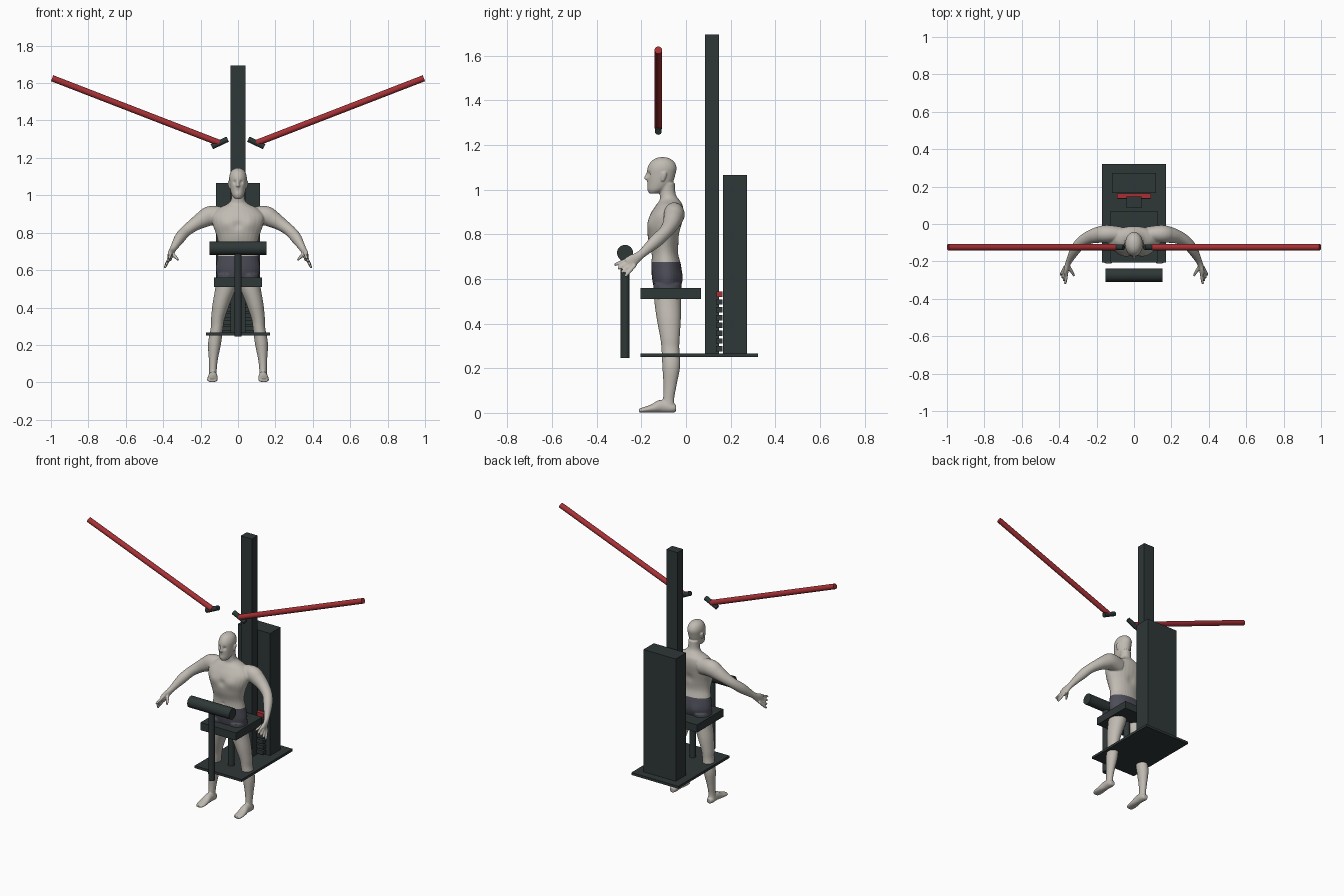
import bpy
import bmesh
from math import cos, sin, pi, exp
from mathutils import Vector, Matrix

cube = bpy.data.objects.get("Cube")
if cube:
    bpy.data.objects.remove(cube)


def material(name, r, g, b):
    mat = bpy.data.materials.new(name)
    mat.use_nodes = True
    mat.diffuse_color = (r, g, b, 1)
    shader = next(n for n in mat.node_tree.nodes if n.type == 'BSDF_PRINCIPLED')
    shader.inputs["Base Color"].default_value = (r, g, b, 1)
    shader.inputs["Roughness"].default_value = 0.6
    return mat


STEEL = material("dark steel", 0.028, 0.038, 0.038)
RED = material("red paint", 0.38, 0.03, 0.035)
SKIN = material("pale skin", 0.53, 0.50, 0.45)
CLOTH = material("grey cloth", 0.075, 0.075, 0.1)


def add_object(name, bm, *mats):
    bmesh.ops.recalc_face_normals(bm, faces=bm.faces)
    mesh = bpy.data.meshes.new(name)
    bm.to_mesh(mesh)
    bm.free()
    for mat in mats:
        mesh.materials.append(mat)
    obj = bpy.data.objects.new(name, mesh)
    bpy.context.collection.objects.link(obj)
    bpy.ops.object.select_all(action='DESELECT')
    bpy.context.view_layer.objects.active = obj
    obj.select_set(True)
    return obj


def box(name, half_x, ys, zs, mat):
    bm = bmesh.new()
    size = (2 * half_x, ys[1] - ys[0], zs[1] - zs[0])
    centre = (0, sum(ys) / 2, sum(zs) / 2)
    bmesh.ops.create_cube(bm, size=1, matrix=Matrix.Translation(centre) @ Matrix.Diagonal((*size, 1)))
    return add_object(name, bm, mat)


def rod(name, start, end, radius, mat):
    a, b = Vector(start), Vector(end)
    turn = (b - a).to_track_quat('Z', 'Y').to_matrix().to_4x4()
    bm = bmesh.new()
    bmesh.ops.create_cone(bm, cap_ends=True, segments=32, radius1=radius, radius2=radius,
                          depth=(b - a).length, matrix=Matrix.Translation((a + b) / 2) @ turn)
    obj = add_object(name, bm, mat)
    bpy.ops.object.shade_smooth_by_angle()
    return obj


# Machine frame
box("base_plate", 0.17, (-0.205, 0.322), (0.25, 0.266), STEEL)
box("mast", 0.04, (0.086, 0.147), (0.26, 1.695), STEEL)
box("weight_housing", 0.117, (0.166, 0.273), (0.26, 1.067), STEEL)
box("seat", 0.128, (-0.205, 0.068), (0.51, 0.56), STEEL)
rod("seat_post", (0, -0.07, 0.26), (0, -0.07, 0.52), 0.02, STEEL)
rod("roller_post", (0, -0.273, 0.245), (0, -0.273, 0.72), 0.02, STEEL)
rod("thigh_roller", (-0.152, -0.273, 0.717), (0.152, -0.273, 0.717), 0.036, STEEL)

# Weight stack with its selector bar
for i in range(7):
    z = 0.275 + i * 0.035
    box(f"weight_plate_{i + 1}", 0.088, (0.135, 0.163), (z, z + 0.024), STEEL)
box("selector_bar", 0.09, (0.137, 0.163), (0.52, 0.543), RED)

# Swinging arms and their hinge stubs
for side, s in (("left", 1), ("right", -1)):
    rod(f"{side}_arm_bar", (s * 0.1, -0.124, 1.28), (s * 0.994, -0.124, 1.626), 0.017, RED)
    rod(f"{side}_arm_hinge", (s * 0.055, -0.124, 1.3), (s * 0.14, -0.124, 1.26), 0.015, STEEL)


# Figure: closed lofts, fused into one skin
def spline(rows, steps=5):
    out = []
    for i in range(len(rows) - 1):
        p = [rows[max(0, min(len(rows) - 1, i + k))] for k in (-1, 0, 1, 2)]
        for j in range(steps):
            t = j / steps
            out.append([b + t * (c - a) / 2 + t * t * (a - 2.5 * b + 2 * c - d / 2)
                        + t ** 3 * (1.5 * (b - c) + (d - a) / 2) for a, b, c, d in zip(*p)])
    return out + [list(rows[-1])]


def loft(bm, rows, level=False, mirror=False, sides=28):
    """Rows are x, y, z and two radii; level keeps every ring horizontal."""
    for s in ((1, -1) if mirror else (1,)):
        path = spline([(s * r[0], *r[1:]) for r in rows])
        rings = []
        for i, (x, y, z, ru, rv) in enumerate(path):
            u, v = Vector((1, 0, 0)), Vector((0, 1, 0))
            if not level:
                a, b = path[max(i - 1, 0)], path[min(i + 1, len(path) - 1)]
                t = (Vector(b[:3]) - Vector(a[:3])).normalized()
                u = t.cross(Vector((0, 0, 1))).normalized()
                v = u.cross(t)
            ru, rv = max(ru, 0.003), max(rv, 0.003)
            angles = [2 * pi * k / sides for k in range(sides)]
            rings.append([bm.verts.new(Vector((x, y, z)) + u * ru * cos(w) + v * rv * sin(w)) for w in angles])
        for lo, hi in zip(rings, rings[1:]):
            for k in range(sides):
                n = (k + 1) % sides
                bm.faces.new((lo[k], lo[n], hi[n], hi[k]))
        bm.faces.new(rings[0])
        bm.faces.new(rings[-1])


def trunk(bm, rows):
    """Rows are height, half width, front y and back y."""
    loft(bm, [(0, (f + b) / 2, z, w, (b - f) / 2) for z, w, f, b in rows], level=True)


body = bmesh.new()
# Torso and neck
trunk(body, [(0.52, 0.05, -0.12, -0.05), (0.55, 0.1, -0.14, -0.03), (0.6, 0.118, -0.152, -0.018),
             (0.66, 0.112, -0.155, -0.022), (0.72, 0.103, -0.155, -0.036), (0.78, 0.113, -0.17, -0.03),
             (0.84, 0.134, -0.174, -0.02), (0.89, 0.14, -0.16, -0.012), (0.93, 0.105, -0.135, -0.015),
             (0.955, 0.055, -0.118, -0.03), (0.98, 0.036, -0.118, -0.046), (1.03, 0.034, -0.115, -0.05)])
# Head
trunk(body, [(0.983, 0.018, -0.165, -0.125), (1, 0.032, -0.173, -0.09), (1.03, 0.041, -0.174, -0.06),
             (1.07, 0.046, -0.175, -0.047), (1.1, 0.047, -0.172, -0.042), (1.125, 0.039, -0.158, -0.053),
             (1.14, 0.024, -0.138, -0.073), (1.146, 0.008, -0.115, -0.095)])
# Nose and ears
loft(body, [(0, -0.17, 1.08, 0.005, 0.006), (0, -0.176, 1.06, 0.007, 0.009),
            (0, -0.176, 1.05, 0.011, 0.012), (0, -0.17, 1.043, 0.007, 0.006)], level=True)
loft(body, [(0.045, -0.105, 1.038, 0.005, 0.006), (0.047, -0.1, 1.06, 0.007, 0.013),
            (0.048, -0.097, 1.078, 0.007, 0.01)], level=True, mirror=True)
# Legs
loft(body, [(0.06, -0.085, 0.58, 0.052, 0.062), (0.068, -0.082, 0.5, 0.054, 0.06),
            (0.09, -0.077, 0.42, 0.046, 0.054), (0.108, -0.072, 0.34, 0.036, 0.044),
            (0.113, -0.07, 0.29, 0.033, 0.04), (0.125, -0.066, 0.21, 0.035, 0.04),
            (0.132, -0.072, 0.12, 0.024, 0.029), (0.134, -0.078, 0.06, 0.02, 0.025),
            (0.135, -0.076, 0.02, 0.023, 0.028)], level=True, mirror=True)
# Feet
loft(body, [(0.134, -0.045, 0.02, 0.016, 0.016), (0.134, -0.065, 0.022, 0.023, 0.022),
            (0.134, -0.11, 0.03, 0.024, 0.029), (0.136, -0.15, 0.02, 0.028, 0.019),
            (0.137, -0.19, 0.013, 0.028, 0.012), (0.137, -0.21, 0.01, 0.02, 0.009)], mirror=True)
# Arms and palms
loft(body, [(0.07, -0.055, 0.885, 0.04, 0.05), (0.145, -0.053, 0.89, 0.047, 0.053),
            (0.19, -0.058, 0.87, 0.043, 0.045), (0.235, -0.07, 0.842, 0.036, 0.035),
            (0.28, -0.095, 0.808, 0.03, 0.03), (0.312, -0.135, 0.77, 0.028, 0.03),
            (0.343, -0.19, 0.72, 0.018, 0.02), (0.354, -0.214, 0.7, 0.015, 0.021),
            (0.362, -0.24, 0.682, 0.013, 0.028), (0.366, -0.262, 0.667, 0.011, 0.027)], mirror=True)
# Fingers fan out from the palm, the thumb points inward
for i in range(4):
    base = Vector((0.36 + 0.005 * i, -0.267 + 0.009 * i, 0.685 - 0.012 * i))
    reach = Vector((0.008 + 0.003 * i, -0.054 + 0.007 * i, -0.022 - 0.005 * i))
    loft(body, [(*(base + reach * k), r, r) for k, r in ((-0.4, 0.008), (0.5, 0.008), (1, 0.006))], mirror=True)
loft(body, [(0.353, -0.225, 0.688, 0.01, 0.011), (0.336, -0.25, 0.672, 0.009, 0.009),
            (0.32, -0.277, 0.654, 0.006, 0.006)], mirror=True)

figure = add_object("figure", body, SKIN, CLOTH)
figure.data.remesh_voxel_size = 0.005
bpy.ops.object.voxel_remesh()

# Sculpted dents and swells along y: centre, size, depth
DENTS = [((0.019, -0.17, 1.07), 0.01, 0.009), ((0.0, -0.17, 1.023), 0.008, 0.003),
         ((0.0, -0.17, 0.84), 0.022, 0.008), ((0.06, -0.15, 0.85), 0.032, -0.008),
         ((0.0, -0.02, 0.8), 0.03, -0.007), ((0.05, -0.02, 0.6), 0.035, 0.008),
         ((0.0, -0.155, 0.7), 0.008, 0.005)]
bm = bmesh.new()
bm.from_mesh(figure.data)
for _ in range(2):
    bmesh.ops.smooth_vert(bm, verts=bm.verts, factor=0.5, use_axis_x=True, use_axis_y=True, use_axis_z=True)
for vert in bm.verts:
    spot = Vector((abs(vert.co.x), vert.co.y, vert.co.z))
    vert.co.y += sum(d * exp(-((spot - Vector(c)).length / r) ** 2) for c, r, d in DENTS)
    vert.co.z = max(vert.co.z, 0)

# Shorts: cut clean hems, then colour the band between them
HEM, WAIST = 0.53, 0.676
for z in (HEM, WAIST):
    bmesh.ops.bisect_plane(bm, geom=bm.verts[:] + bm.edges[:] + bm.faces[:],
                           plane_co=(0, 0, z), plane_no=(0, 0, 1))
for face in bm.faces:
    mid = face.calc_center_median()
    face.material_index = int(HEM < mid.z < WAIST and abs(mid.x) < 0.2)
    face.smooth = True
bm.to_mesh(figure.data)
bm.free()
